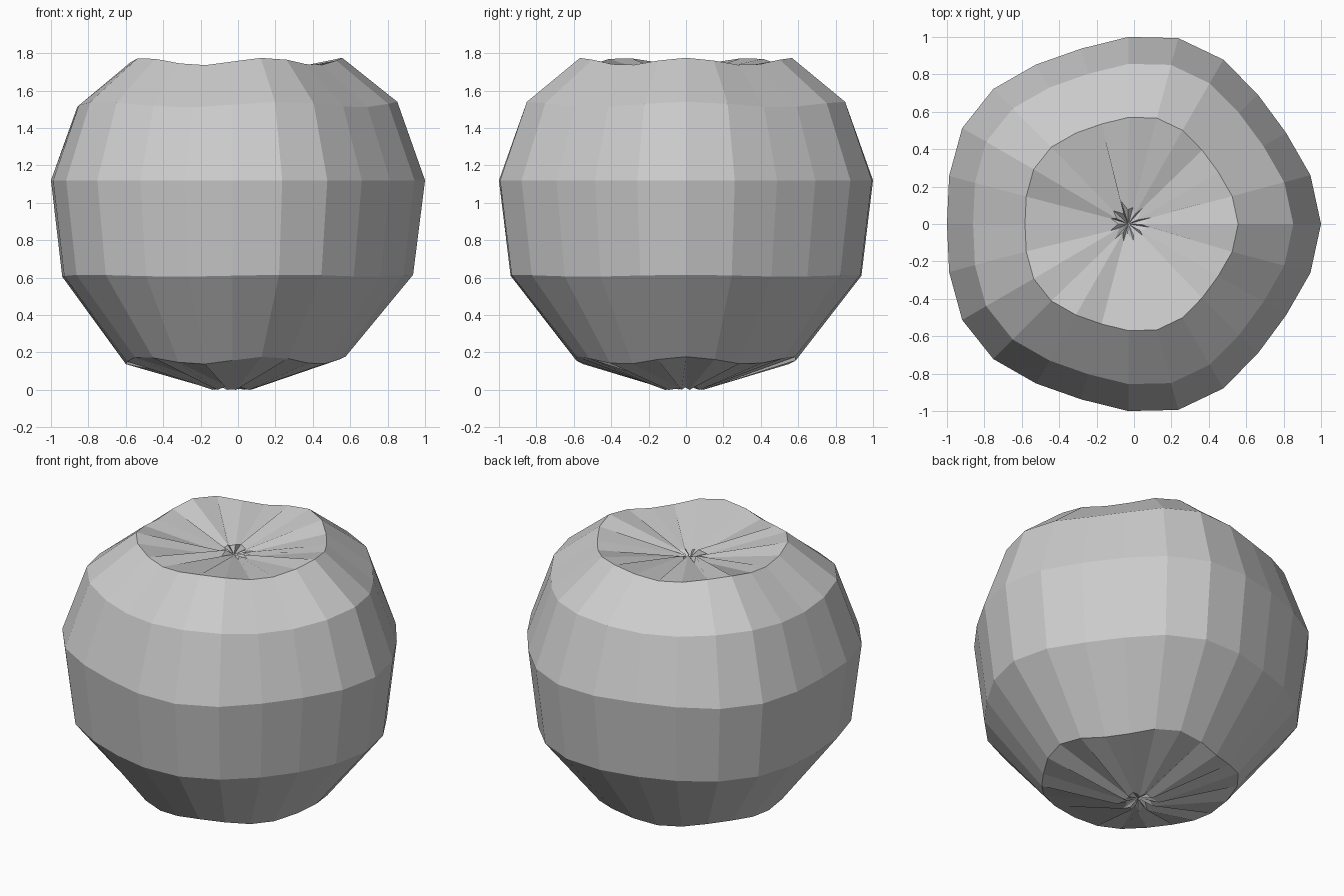
import bpy
import bmesh
import random
from math import cos, sin, pi

random.seed(4)
cube = bpy.data.objects.get("Cube")
if cube:
    bpy.data.objects.remove(cube, do_unlink=True)

SEGMENTS = 24
LOBES = 5
CENTRE_X = -0.03

# Body rings from bottom to top: radius, height, height wobble
RINGS = [(0.587, 0.157, 0.02), (0.938, 0.61, 0.005), (1.0, 1.12, 0.0),
         (0.856, 1.525, 0.015), (0.57, 1.755, 0.02)]

bm = bmesh.new()


def ring(radius, height, wobble):
    """One lobed ring of the body."""
    verts = []
    for i in range(SEGMENTS):
        a = 2 * pi * i / SEGMENTS
        wave = cos(LOBES * a)
        r = radius * (1 + 0.03 * wave)
        verts.append(bm.verts.new((CENTRE_X + r * cos(a), r * sin(a),
                                   height + wobble * wave)))
    return verts


def creased_ring(low, high):
    """Small ragged ring around a pole, with alternating folds."""
    verts = []
    for i in range(SEGMENTS):
        a = 2 * pi * (i + random.uniform(-0.4, 0.4)) / SEGMENTS
        r = random.uniform(0.09, 0.13) if i % 2 else random.uniform(0.05, 0.08)
        z = low if i % 2 else random.uniform(low, high)
        verts.append(bm.verts.new((CENTRE_X + r * cos(a), r * sin(a), z)))
    return verts


def bridge(lower, upper):
    for i in range(SEGMENTS):
        j = (i + 1) % SEGMENTS
        bm.faces.new((lower[i], lower[j], upper[j], upper[i]))


def cap(loop, height):
    pole = bm.verts.new((CENTRE_X, 0, height))
    for i in range(SEGMENTS):
        bm.faces.new((loop[i], loop[(i + 1) % SEGMENTS], pole))


# Lobed body with a pinched underside and a sunken top
loops = [creased_ring(0.0, 0.035)]
loops += [ring(*spec) for spec in RINGS]
loops.append(creased_ring(1.66, 1.69))
for lower, upper in zip(loops, loops[1:]):
    bridge(lower, upper)
cap(loops[0], 0.03)
cap(loops[-1], 1.65)
bmesh.ops.recalc_face_normals(bm, faces=bm.faces)

mesh = bpy.data.meshes.new("lobed_body")
bm.to_mesh(mesh)
bm.free()
body = bpy.data.objects.new("lobed_body", mesh)
bpy.context.collection.objects.link(body)

# Plain grey surface
grey = bpy.data.materials.new("plain_grey")
grey.use_nodes = True
colour = (0.6, 0.6, 0.6, 1)
grey.diffuse_color = colour
grey.node_tree.nodes["Principled BSDF"].inputs["Base Color"].default_value = colour
mesh.materials.append(grey)
